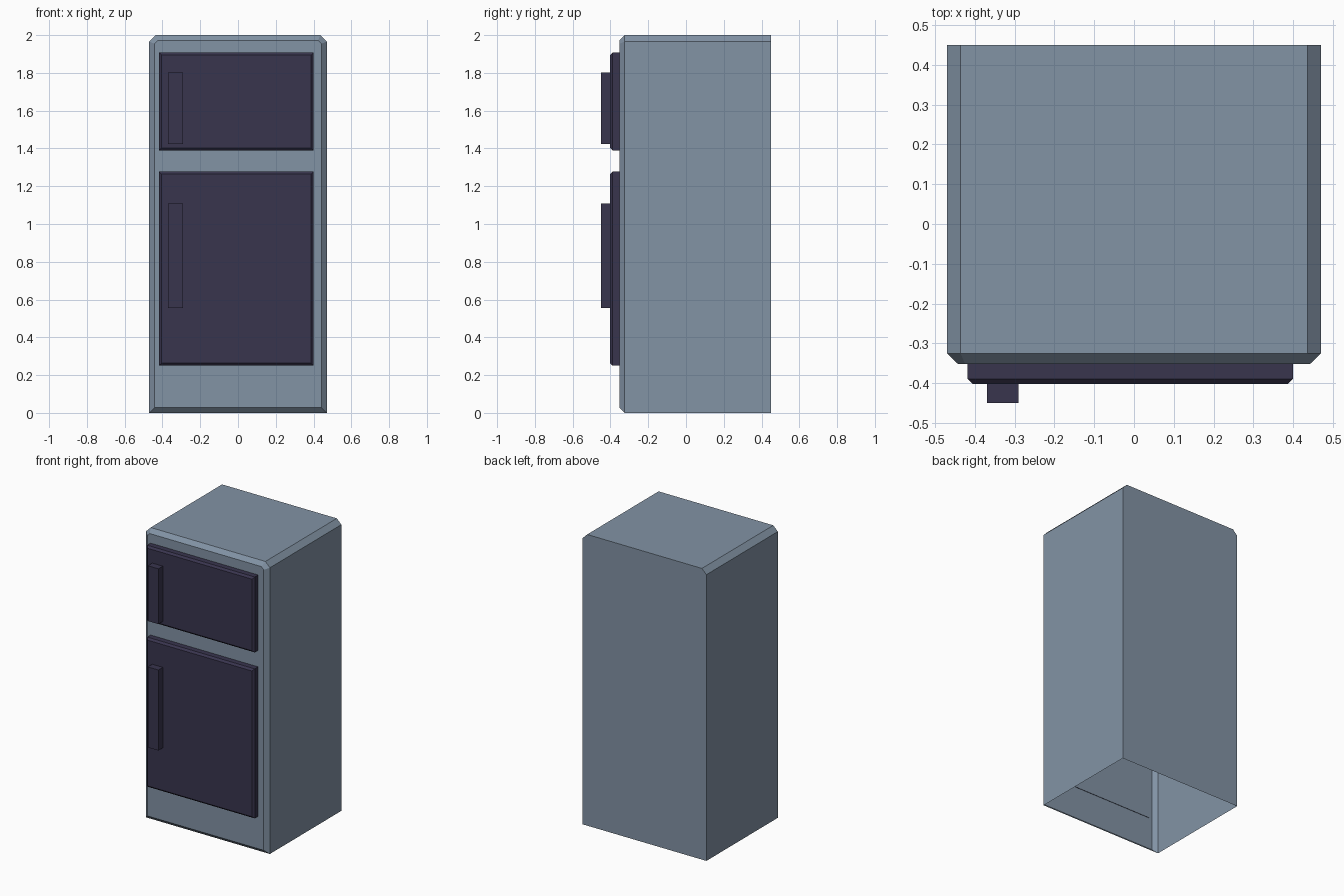
import bpy, bmesh

if "Cube" in bpy.data.objects:
    bpy.data.objects.remove(bpy.data.objects["Cube"])


def material(name, rgb):
    m = bpy.data.materials.new(name)
    m.diffuse_color = (*rgb, 1.0)
    m.use_nodes = True
    m.node_tree.nodes["Principled BSDF"].inputs["Base Color"].default_value = m.diffuse_color
    return m


BODY = material("grey_blue_enamel", (0.225, 0.292, 0.376))
DARK = material("dark_violet", (0.040, 0.035, 0.076))


def loft(name, rings, mat, is_open):
    """Closed solid through rings of points, then drop faces chosen by is_open."""
    bm = bmesh.new()
    vs = [[bm.verts.new(p) for p in ring] for ring in rings]
    n = len(vs[0])
    for a, b in zip(vs, vs[1:]):
        for i in range(n):
            j = (i + 1) % n
            bm.faces.new((a[i], a[j], b[j], b[i]))
    bm.faces.new(vs[0])
    bm.faces.new(vs[-1])
    bmesh.ops.recalc_face_normals(bm, faces=bm.faces)
    bm.normal_update()
    gone = [f for f in bm.faces if is_open(f.normal)]
    bmesh.ops.delete(bm, geom=gone, context='FACES')
    me = bpy.data.meshes.new(name)
    bm.to_mesh(me)
    bm.free()
    me.materials.append(mat)
    ob = bpy.data.objects.new(name, me)
    bpy.context.collection.objects.link(ob)
    return ob


def rect(x0, x1, z0, z1, y, d=0.0):
    return [(x0 + d, y, z0 + d), (x1 - d, y, z0 + d),
            (x1 - d, y, z1 - d), (x0 + d, y, z1 - d)]


def outline(y, d=0.0):
    # cabinet front outline with cut top corners, inset by d
    w, h, c = 0.47 - d, 2.0 - d, 0.034 - 0.58 * d
    return [(-w, y, d), (w, y, d), (w, y, h - c),
            (w - c, y, h), (-w + c, y, h), (-w, y, h - c)]


# Hollow cabinet with chamfered front rim, open underneath
loft("cabinet", [outline(0.45), outline(-0.325), outline(-0.352, 0.028)],
     BODY, lambda n: n.z < -0.99)

# Doors and handles: shells with open backs
for part, (z0, z1), (h0, h1) in (("freezer", (1.39, 1.908), (1.423, 1.803)),
                                 ("fridge", (0.25, 1.277), (0.555, 1.108))):
    x0, x1 = -0.418, 0.40
    loft(part + "_door",
         [rect(x0, x1, z0, z1, -0.349), rect(x0, x1, z0, z1, -0.389),
          rect(x0, x1, z0, z1, -0.402, 0.013)],
         DARK, lambda n: n.y > 0.99)
    loft(part + "_handle",
         [rect(-0.37, -0.29, h0, h1, -0.40), rect(-0.37, -0.29, h0, h1, -0.45)],
         DARK, lambda n: n.y > 0.99)
